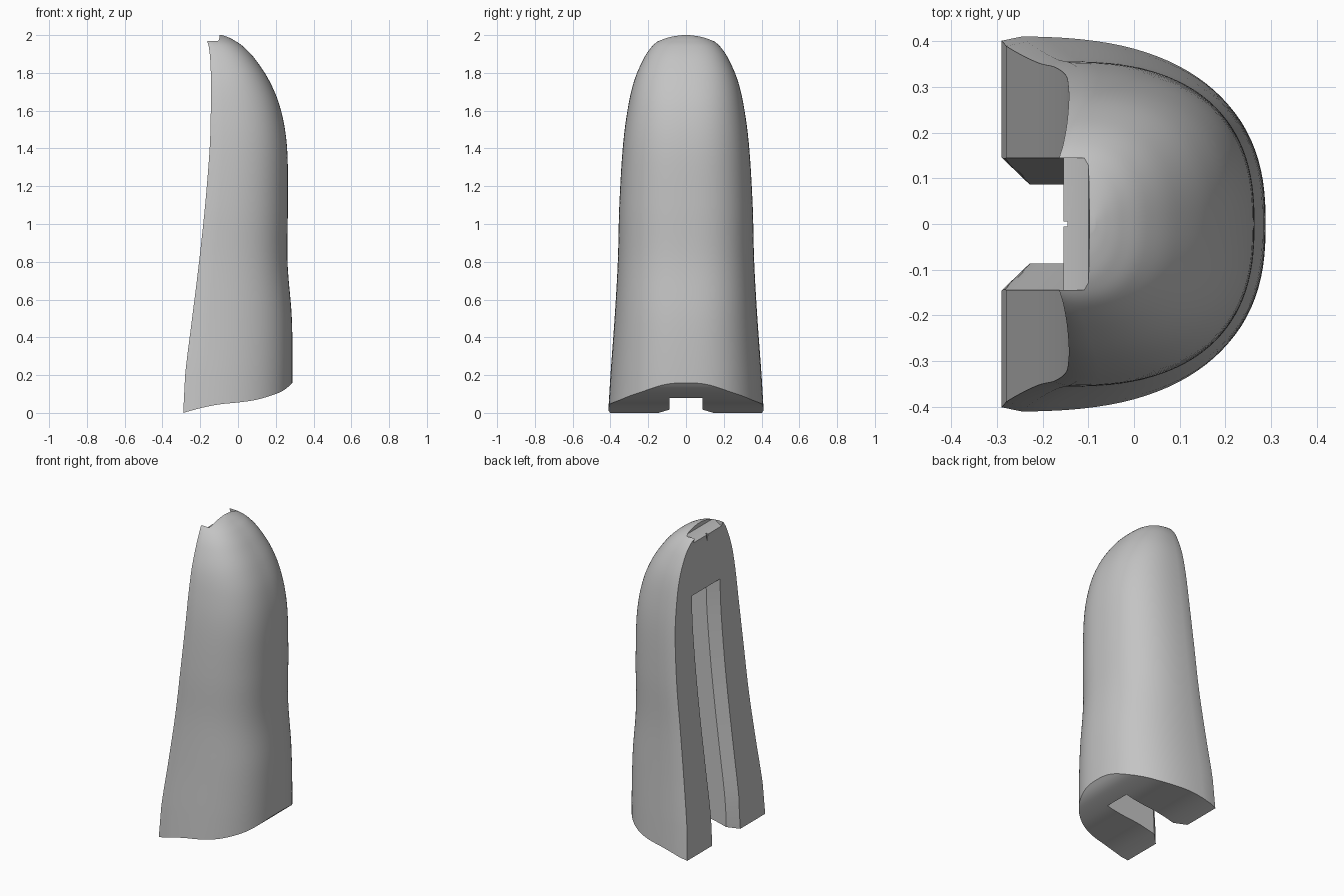
import bpy, bmesh, math

cube = bpy.data.objects.get("Cube")
if cube:
    bpy.data.objects.remove(cube)

# One flat material
grey = bpy.data.materials.new("plain grey")
grey.use_nodes = True
grey.diffuse_color = (0.55, 0.55, 0.55, 1)
grey.node_tree.nodes["Principled BSDF"].inputs["Base Color"].default_value = grey.diffuse_color

# Grip sections from bottom to top: height, back x, front x, half width
SECTIONS = [
    (0, -.29, .28, .412), (.2, -.28, .288, .4), (.5, -.243, .285, .378),
    (.8, -.206, .262, .361), (1.1, -.174, .264, .353), (1.4, -.15, .26, .335),
    (1.6, -.144, .228, .31), (1.75, -.143, .17, .277), (1.87, -.147, .093, .227),
    (1.94, -.155, .027, .18), (1.975, -.165, -.025, .135), (1.992, -.15, -.06, .08),
    (2, -.115, -.085, .02),
]
# Lower edge: x, height
LOWER_EDGE = [(-.29, 0), (-.2, .025), (-.1, .045), (0, .055), (.1, .07),
              (.2, .1), (.25, .125), (.288, .16)]
STEPS = 6      # rings per section
HALF = 28      # points on each half of a ring
POWER = 2.5    # squareness of the rounded front


def spline(points, steps):
    """Smooth path through the points."""
    result = []
    for i in range(len(points) - 1):
        a, b, c, d = (points[max(0, min(len(points) - 1, i + k))] for k in (-1, 0, 1, 2))
        for s in range(steps):
            t = s / steps
            result.append(tuple(
                q + t / 2 * (r - p + t * (2 * p - 5 * q + 4 * r - u + t * (3 * (q - r) + u - p)))
                for p, q, r, u in zip(a, b, c, d)))
    result.append(points[-1])
    return result


def lookup(path, key):
    """Linear reading of a path of (key, value, ...) rows."""
    for low, high in zip(path, path[1:]):
        if key <= high[0]:
            t = max(0, (key - low[0]) / (high[0] - low[0]))
            return [p + (q - p) * t for p, q in zip(low, high)]
    return list(path[-1])


def outline(row):
    """D-shaped ring from the left back corner round the front to the right one."""
    z, back, front, half = row
    centre = back + .08 * (front - back)
    side = [(back, half * .975)]
    for i in range(HALF + 1):
        angle = math.pi / 2 * (1 - i / HALF)
        side.append((centre + (front - centre) * abs(math.cos(angle)) ** (2 / POWER),
                     half * abs(math.sin(angle)) ** (2 / POWER)))
    side[-1] = (front, 0)
    return side + [(x, -y) for x, y in reversed(side[:-1])]


def make_object(name, rings, strip_caps):
    """Skin closed rings and cap both ends."""
    bm = bmesh.new()
    loops = [[bm.verts.new(p) for p in ring] for ring in rings]
    n = len(loops[0])
    for low, high in zip(loops, loops[1:]):
        for i in range(n):
            j = (i + 1) % n
            bm.faces.new((low[i], low[j], high[j], high[i]))
    for loop in (loops[0], loops[-1]):
        if strip_caps:
            for i in range(n // 2):
                corners = [loop[i], loop[i + 1], loop[n - 2 - i], loop[n - 1 - i]]
                bm.faces.new(list(dict.fromkeys(corners)))
        else:
            bm.faces.new(loop)
    bmesh.ops.recalc_face_normals(bm, faces=bm.faces)
    mesh = bpy.data.meshes.new(name)
    bm.to_mesh(mesh)
    bm.free()
    mesh.materials.append(grey)
    obj = bpy.data.objects.new(name, mesh)
    bpy.context.collection.objects.link(obj)
    return obj


def prism(name, profile, half_width):
    """Extrude an x-z profile across the y axis."""
    return make_object(name, [[(x, y, z) for x, z in profile]
                              for y in (-half_width, half_width)], False)


# Grip body, its lowest ring following the curved lower edge
path = spline(SECTIONS, STEPS)
edge = spline(LOWER_EDGE, STEPS)
lowest = []
for i, (x, y) in enumerate(outline(path[0])):
    for _ in range(3):
        z = lookup(edge, x)[1]
        x, y = outline(lookup(path, z))[i]
    lowest.append((x, y, z))
rings = [lowest] + [[(x, y, row[0]) for x, y in outline(row)] for row in path[STEPS:]]
grip = make_object("grip_body", rings, True)

# Back channel with bevelled lips that follow the back curve
SLOT_TOP = 1.59
slot_rings = []
for row in [(-.1,) + path[0][1:]] + [r for r in path if 0 < r[0] < SLOT_TOP - .01] + [lookup(path, SLOT_TOP)]:
    z, back = row[0], row[1]
    z = SLOT_TOP if z > SLOT_TOP else z
    side = [(back - .06, .203), (back + .06, .087), (.13, .087)]
    slot_rings.append([(x, y, z) for x, y in side] + [(x, -y, z) for x, y in reversed(side)])
slot = make_object("channel_cutter", slot_rings, False)

# Shallow recess at the top and the small slit in its lip
recess = prism("recess_cutter", [(-.3, 1.93), (-.16, 1.935), (-.125, 1.955),
                                 (-.1, 1.975), (-.088, 2.1), (-.3, 2.1)], .145)
slit = prism("slit_cutter", [(-.3, 1.5), (-.146, 1.5), (-.146, 2.1), (-.3, 2.1)], .006)

# Cut the body
bpy.context.view_layer.objects.active = grip
grip.select_set(True)
for cutter in (slot, recess, slit):
    cut = grip.modifiers.new(cutter.name, "BOOLEAN")
    cut.operation = "DIFFERENCE"
    cut.solver = "EXACT"
    cut.object = cutter
    bpy.ops.object.modifier_apply(modifier=cut.name)
    bpy.data.objects.remove(cutter)
bpy.ops.object.shade_smooth_by_angle(angle=math.radians(35))
